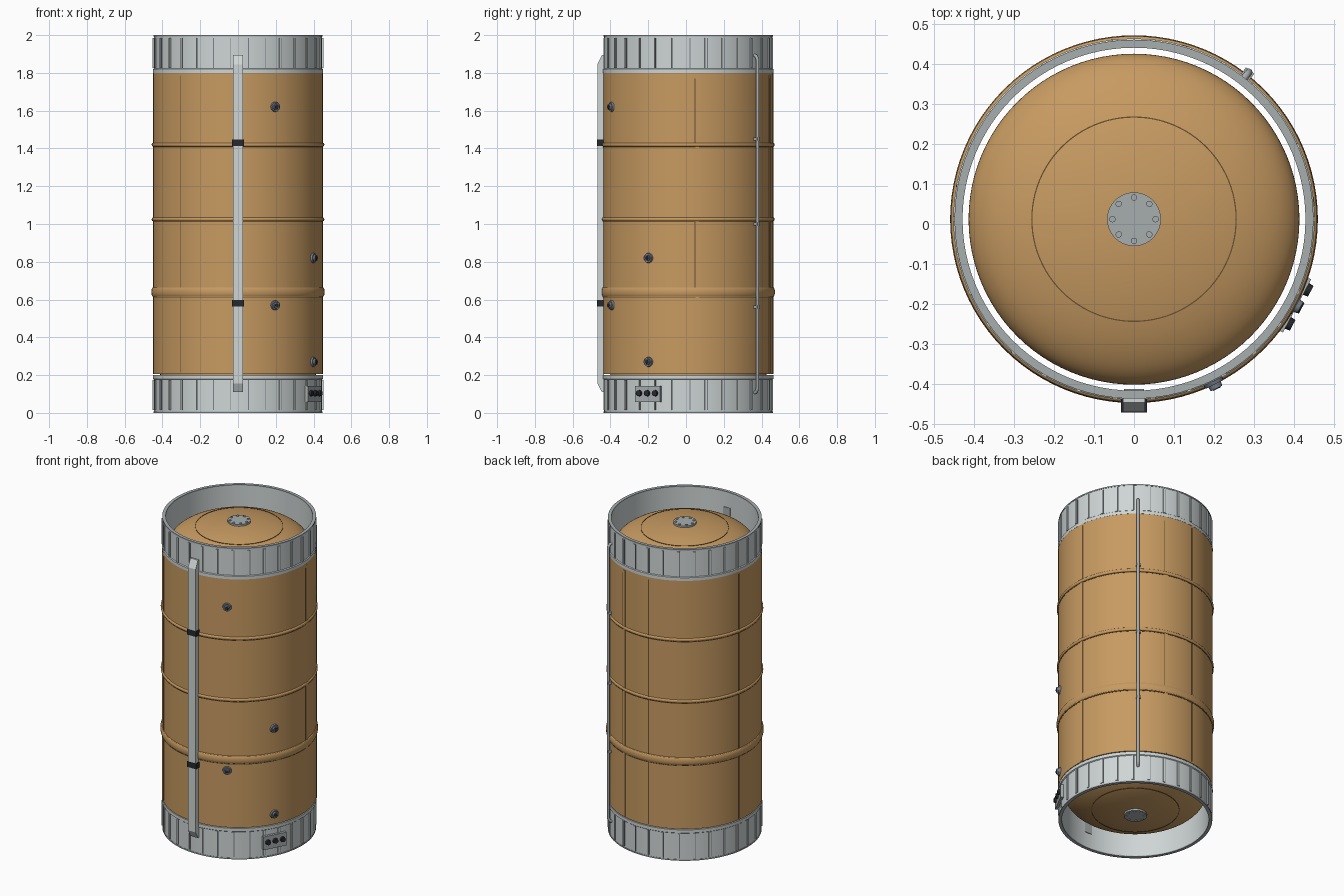
import bpy, bmesh, math
from mathutils import Matrix, Vector

if "Cube" in bpy.data.objects:
    bpy.data.objects.remove(bpy.data.objects["Cube"], do_unlink=True)

CY = 0.012   # tank axis sits slightly behind the origin
SEG = 96


def material(name, r, g, b):
    m = bpy.data.materials.new(name)
    m.use_nodes = True
    m.diffuse_color = (r, g, b, 1)
    node = m.node_tree.nodes["Principled BSDF"]
    node.inputs["Base Color"].default_value = (r, g, b, 1)
    node.inputs["Roughness"].default_value = 0.6
    return m


TAN = material("tan insulation", 0.57, 0.325, 0.12)
PALE = material("pale grey metal", 0.62, 0.67, 0.665)
GREY = material("mid grey metal", 0.39, 0.42, 0.43)
STEEL = material("blue grey steel", 0.2, 0.22, 0.26)
BLACK = material("black fitting", 0.02, 0.022, 0.025)
SEAM = material("dark seam", 0.14, 0.08, 0.03)


def finish(name, bm, mat, smooth=True):
    bmesh.ops.recalc_face_normals(bm, faces=bm.faces)
    mesh = bpy.data.meshes.new(name)
    bm.to_mesh(mesh)
    bm.free()
    mesh.materials.append(mat)
    ob = bpy.data.objects.new(name, mesh)
    bpy.context.collection.objects.link(ob)
    if smooth:
        bpy.ops.object.select_all(action="DESELECT")
        ob.select_set(True)
        bpy.context.view_layer.objects.active = ob
        bpy.ops.object.shade_smooth_by_angle(angle=math.radians(32))
    return ob


def lathe(name, profile, mat, closed=True):
    """Revolve (radius, z) points about the tank axis."""
    bm = bmesh.new()
    verts = [bm.verts.new((r, CY, z)) for r, z in profile]
    pairs = list(zip(verts, verts[1:]))
    if closed:
        pairs.append((verts[-1], verts[0]))
    edges = [bm.edges.new(p) for p in pairs]
    bmesh.ops.spin(bm, geom=verts + edges, cent=(0, CY, 0), axis=(0, 0, 1),
                   angle=math.tau, steps=SEG, use_duplicate=False)
    bmesh.ops.remove_doubles(bm, verts=bm.verts, dist=1e-5)
    return finish(name, bm, mat)


def frame(az, r, z):
    """Local x points outward, y runs around the tank, z stays up."""
    return (Matrix.Translation((0, CY, 0)) @ Matrix.Rotation(math.radians(az), 4, "Z")
            @ Matrix.Translation((r, 0, z)))


def add_box(bm, az, r, z, depth, width, height):
    m = frame(az, r, z) @ Matrix.Diagonal((depth, width, height, 1))
    bmesh.ops.create_cube(bm, size=1, matrix=m)


def add_disc(bm, m, r1, r2, depth, seg=20):
    bmesh.ops.create_cone(bm, cap_ends=True, segments=seg, radius1=r1, radius2=r2,
                          depth=depth, matrix=m)


def boxes(name, specs, mat):
    bm = bmesh.new()
    for s in specs:
        add_box(bm, *s)
    return finish(name, bm, mat, False)


def bead(z, half, bulge, n=8):
    """Rounded bead on the outer wall, bottom to top."""
    return [(0.45 + bulge * math.sin(math.pi * i / n), z - half * math.cos(math.pi * i / n))
            for i in range(n + 1)]


# Outer insulated wall with three hoop beads
wall = [(0.45, 0.205)] + bead(0.64, 0.025, 0.009) + bead(1.025, 0.01, 0.007)
wall += bead(1.42, 0.01, 0.007) + [(0.45, 1.805), (0.43, 1.805), (0.43, 0.205)]
lathe("outer_wall", wall, TAN)
for z in (0.612, 1.012, 1.407):
    lathe("hoop_seam", [(0.449, z - 0.002), (0.4512, z - 0.002),
                        (0.4512, z + 0.002), (0.449, z + 0.002)], SEAM)

# Inner vessel with shallow elliptical domes
H, R, ZT = 0.15, 0.413, 1.815
arc = [(R * math.cos(a), H * math.sin(a)) for a in (math.pi / 2 * i / 24 for i in range(25))]
arc[-1] = (0, H)
vessel = [(r, 2 - ZT - h) for r, h in reversed(arc)] + [(r, ZT + h) for r, h in arc]
lathe("inner_vessel", vessel, TAN, closed=False)

# Dome seams, hub plates and skirts, matched at both ends
for end, flip in (("bottom", True), ("top", False)):
    def at(z):
        return 2 - z if flip else z

    rs = 0.255
    zs = ZT + H * math.sqrt(1 - (rs / R) ** 2)
    lathe(end + "_dome_seam", [(rs - 0.0015, at(zs - 0.004)), (rs + 0.0015, at(zs - 0.004)),
                               (rs + 0.0015, at(zs + 0.002)), (rs - 0.0015, at(zs + 0.002))], SEAM)
    lathe(end + "_hub", [(0, at(1.95)), (0.067, at(1.95)), (0.067, at(1.974)), (0, at(1.974))],
          GREY, closed=False)
    bm = bmesh.new()
    for k in range(8):
        add_disc(bm, frame(45 * k, 0.054, at(1.975)), 0.008, 0.008, 0.006, 10)
    finish(end + "_hub_bolts", bm, GREY)

    # Skirt with a base flange
    lathe(end + "_skirt", [(0.428, at(1.8)), (0.451, at(1.8)), (0.451, at(1.82)),
                           (0.446, at(1.824)), (0.446, at(1.994)), (0.428, at(1.994))], PALE)
    lathe(end + "_rim", [(0.428, at(1.992)), (0.448, at(1.992)),
                         (0.448, at(2)), (0.428, at(2))], GREY)
    boxes(end + "_skirt_ribs", [(12 * k, 0.446, at(1.905), 0.011, 0.013, 0.16)
                                for k in range(30)], PALE)
    boxes(end + "_rib_shadow_gaps", [(12 * k + 1.1, 0.446, at(1.905), 0.004, 0.004, 0.16)
                                     for k in range(30)], STEEL)
    # Cable entry plate inside the skirt
    boxes(end + "_cable_entry", [(270, 0.427, at(1.87), 0.006, 0.05, 0.06)], GREY)

# Vertical panel seams
boxes("panel_seams", [(az, 0.45, 1.0, 0.004, 0.005, 1.57) for az in (97, 169.5, 227.3)], SEAM)
boxes("half_panel_seams", [(az, 0.45, z, 0.003, 0.004, h) for az in (4.5, 72)
                           for z, h in ((1.6, 0.34), (0.83, 0.36))], SEAM)
boxes("panel_joint_strips", [(az, 0.449, 1.0, 0.006, 0.02, 1.58) for az in (6, 73.5)], TAN)

# Front raceway: side profile with sloped ends, extruded across x
bm = bmesh.new()
side = [(-0.435, 0.11), (-0.445, 0.11), (-0.469, 0.155),
        (-0.469, 1.845), (-0.445, 1.895), (-0.435, 1.895)]
face = bm.faces.new([bm.verts.new((-0.027, y, z)) for y, z in side])
ext = bmesh.ops.extrude_face_region(bm, geom=[face])
bmesh.ops.translate(bm, vec=Vector((0.054, 0, 0)),
                    verts=[v for v in ext["geom"] if isinstance(v, bmesh.types.BMVert)])
finish("front_raceway", bm, PALE, False)
boxes("raceway_straps", [(270, 0.465, z, 0.036, 0.064, 0.035) for z in (0.58, 1.43)], BLACK)

# Vent pipe with inward bends at each end
curve = bpy.data.curves.new("vent_pipe", "CURVE")
curve.dimensions = "3D"
curve.bevel_depth = 0.009
curve.bevel_resolution = 3
curve.use_fill_caps = True
path = [(0.435, 0.105), (0.455, 0.11), (0.466, 0.13), (0.466, 1.87), (0.455, 1.89), (0.435, 1.895)]
spline = curve.splines.new("POLY")
spline.points.add(len(path) - 1)
for p, (r, z) in zip(spline.points, path):
    p.co = (*(frame(52, r, z).translation), 1)
curve.materials.append(GREY)
pipe = bpy.data.objects.new("vent_pipe", curve)
bpy.context.collection.objects.link(pipe)
boxes("pipe_clamps", [(52, 0.459, z, 0.024, 0.026, 0.015) for z in (0.56, 1.0, 1.45)], GREY)

# Round ports: flange, collar and dark plug
OUT = Matrix.Rotation(math.pi / 2, 4, "Y")
flanges, plugs = bmesh.new(), bmesh.new()
for az, z in ((-64, 1.62), (-64, 0.57), (-28, 0.82), (-28, 0.27)):
    add_disc(flanges, frame(az, 0.452, z) @ OUT, 0.028, 0.024, 0.014)
    add_disc(flanges, frame(az, 0.462, z) @ OUT, 0.018, 0.016, 0.016)
    add_disc(plugs, frame(az, 0.468, z) @ OUT, 0.012, 0.010, 0.008)
finish("port_flanges", flanges, STEEL)
finish("port_plugs", plugs, BLACK)

# Connector panel with three sockets on the bottom skirt
boxes("connector_panel", [(-28, 0.452, 0.1, 0.018, 0.15, 0.085)], GREY)
bm = bmesh.new()
for k in (-1, 0, 1):
    m = frame(-28, 0.464, 0.104) @ Matrix.Translation((0, 0.048 * k, 0)) @ OUT
    add_disc(bm, m, 0.017, 0.015, 0.02)
finish("connector_sockets", bm, BLACK)
